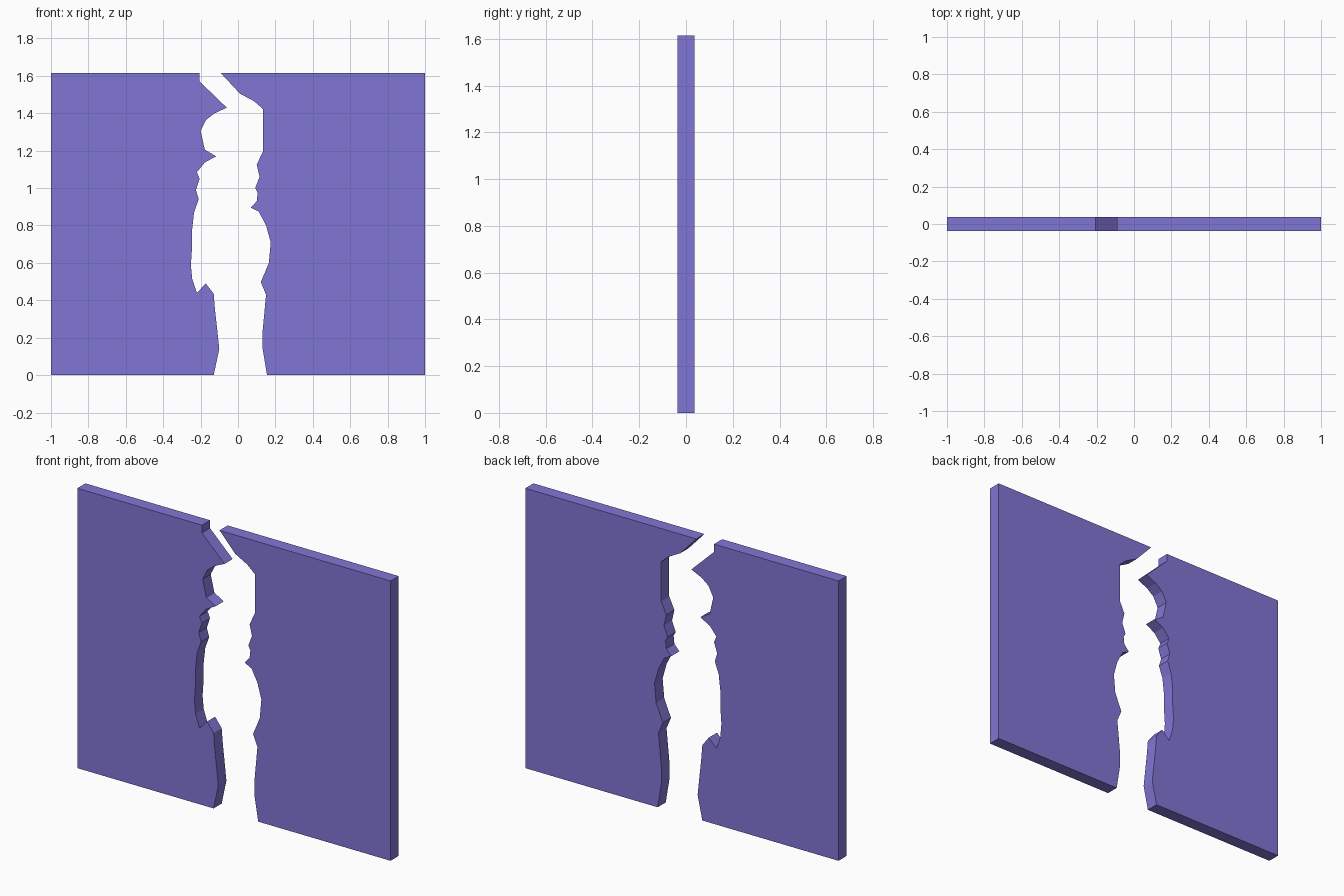
import bpy, bmesh

if "Cube" in bpy.data.objects:
    bpy.data.objects.remove(bpy.data.objects["Cube"])

HEIGHT = 1.615
HALF_DEPTH = 0.037

mat = bpy.data.materials.new("violet_panel")
mat.diffuse_color = (0.22, 0.18, 0.66, 1)
mat.use_nodes = True
mat.node_tree.nodes["Principled BSDF"].inputs["Base Color"].default_value = mat.diffuse_color

# Broken inner edges as (x, z), from top to bottom
LEFT_BREAK = [
    (-.205, HEIGHT), (-.205, 1.57), (-.06, 1.43), (-.125, 1.40), (-.17, 1.365),
    (-.20, 1.305), (-.177, 1.205), (-.117, 1.17), (-.177, 1.137), (-.22, 1.085),
    (-.205, 1.05), (-.225, .99), (-.21, .94), (-.235, .87), (-.245, .78),
    (-.245, .69), (-.252, .59), (-.245, .515), (-.22, .44), (-.172, .49),
    (-.13, .435), (-.124, .36), (-.10, .14), (-.13, 0)]
RIGHT_BREAK = [
    (-.092, HEIGHT), (.01, 1.505), (.085, 1.465), (.133, 1.423), (.133, 1.195),
    (.10, 1.125), (.115, 1.06), (.092, 1.0), (.105, .975), (.10, .93),
    (.068, .895), (.112, .873), (.15, .80), (.175, .71), (.165, .60),
    (.122, .497), (.15, .43), (.132, .24), (.132, .14), (.155, 0)]


def panel_half(name, outer_x, break_edge):
    """Extrude a flat outline between the straight outer side and the break."""
    outline = [(outer_x, 0), (outer_x, HEIGHT)] + break_edge
    bm = bmesh.new()
    face = bm.faces.new([bm.verts.new((x, -HALF_DEPTH, z)) for x, z in outline])
    ext = bmesh.ops.extrude_face_region(bm, geom=[face], use_keep_orig=True)
    verts = [g for g in ext["geom"] if isinstance(g, bmesh.types.BMVert)]
    bmesh.ops.translate(bm, vec=(0, 2 * HALF_DEPTH, 0), verts=verts)
    bmesh.ops.recalc_face_normals(bm, faces=bm.faces)
    mesh = bpy.data.meshes.new(name)
    bm.to_mesh(mesh)
    bm.free()
    mesh.materials.append(mat)
    bpy.context.collection.objects.link(bpy.data.objects.new(name, mesh))


# Two halves of the broken panel
panel_half("left_panel", -1, LEFT_BREAK)
panel_half("right_panel", 1, RIGHT_BREAK)
